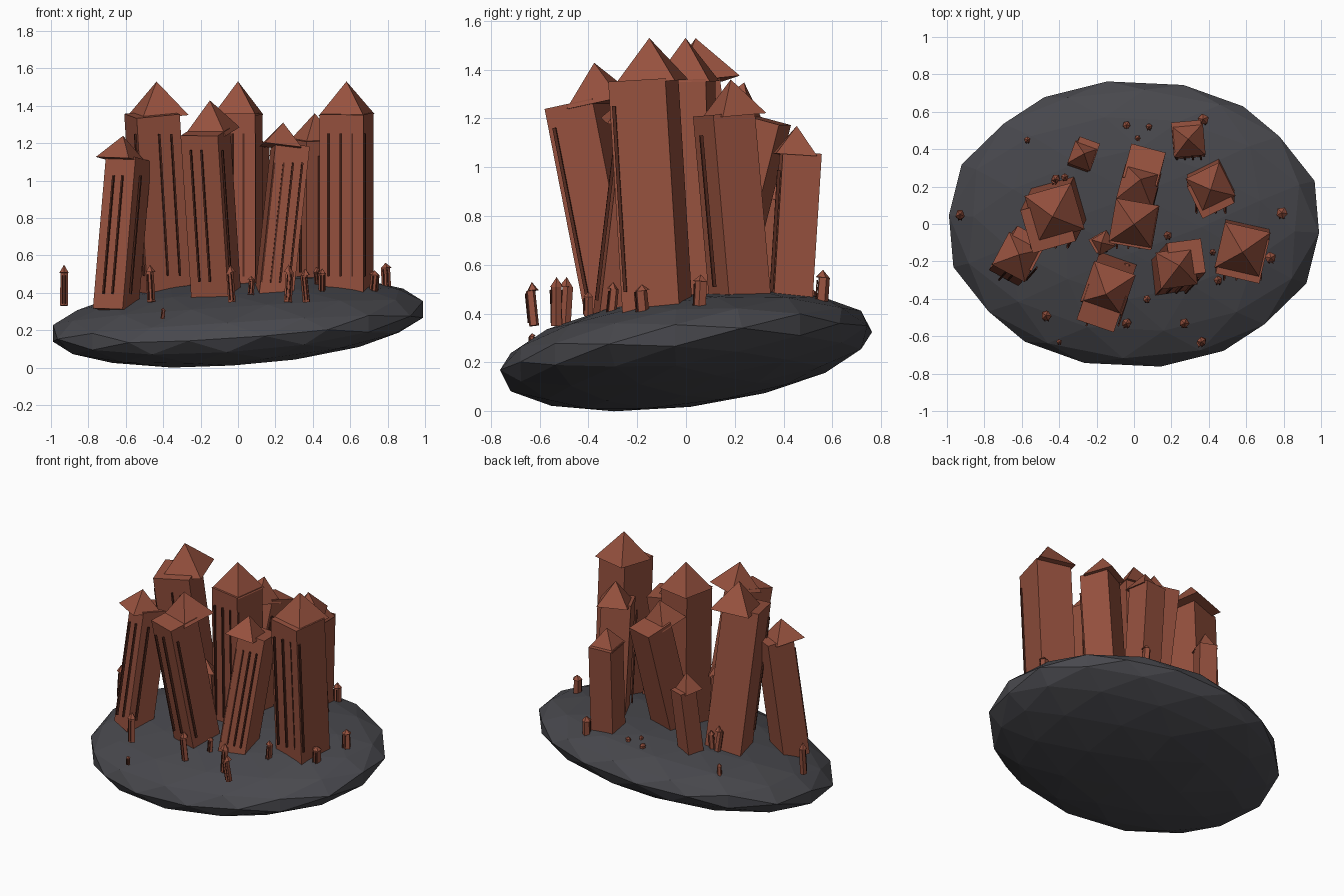
import bpy, bmesh, math
from mathutils import Matrix, Vector

if "Cube" in bpy.data.objects:
    bpy.data.objects.remove(bpy.data.objects["Cube"])


def material(name, rgb):
    m = bpy.data.materials.new(name)
    m.diffuse_color = (*[((c / 255 + 0.055) / 1.055) ** 2.4 for c in rgb], 1)
    m.use_nodes = True
    m.node_tree.nodes["Principled BSDF"].inputs["Base Color"].default_value = m.diffuse_color
    return m


STONE = material("dark grey rock", (72, 72, 77))
BRICK = material("red brown sandstone", (150, 81, 62))
GROOVE = material("dark brown groove", (84, 42, 31))


def finish(bm, name, mat, matrix=Matrix()):
    me = bpy.data.meshes.new(name)
    bmesh.ops.recalc_face_normals(bm, faces=bm.faces)
    bm.to_mesh(me)
    bm.free()
    me.materials.append(mat)
    ob = bpy.data.objects.new(name, me)
    ob.matrix_world = matrix
    bpy.context.collection.objects.link(ob)
    return ob


def box(name, size, mat, matrix):
    bm = bmesh.new()
    bmesh.ops.create_cube(bm, size=1, matrix=Matrix.Diagonal((*size, 1)))
    return finish(bm, name, mat, matrix)


def prism(name, sides, r1, r2, h, mat, matrix):
    bm = bmesh.new()
    bmesh.ops.create_cone(bm, cap_ends=True, segments=sides, radius1=r1, radius2=r2,
                          depth=h, matrix=Matrix.Rotation(math.pi / sides, 4, 'Z'))
    return finish(bm, name, mat, matrix)


# Floating rock: faceted sphere squashed into a tilted disc
def island():
    bm = bmesh.new()
    g = (1 + 5 ** 0.5) / 2
    for a in (-1, 1):
        for b in (-g, g):
            for p in ((a, b, 0), (0, a, b), (b, 0, a)):
                bm.verts.new(p)
    bmesh.ops.convex_hull(bm, input=bm.verts)
    bmesh.ops.subdivide_edges(bm, edges=bm.edges[:], cuts=2, use_grid_fill=True)
    yaw = Matrix.Rotation(math.radians(-3.5), 3, 'Z')
    for v in bm.verts:
        p = yaw @ v.co.normalized()
        x, y = p.x * 1.012, p.y * 0.77
        v.co = (x, y, p.z * 0.22 + 0.07 * x + 0.115 * y)
    low = min(v.co.z for v in bm.verts)
    bmesh.ops.translate(bm, verts=bm.verts, vec=(0, 0, -low))
    finish(bm, "rock_island", STONE)


def leaning(yaw, dx, dy, half):
    # Rotation that carries the top by (dx, dy) over half the height
    up = Vector((dx, dy, half)).normalized()
    tilt = Vector((0, 0, 1)).rotation_difference(up).to_matrix().to_4x4()
    return tilt @ Matrix.Rotation(math.radians(yaw), 4, 'Z')


# Tower: leaning shaft, pyramid roof and grooves along the front
def tower(n, x, y, z0, z1, apex, w, cap, yaw, dx, dy, ribs):
    h = z1 - z0
    zc = (z0 + z1) / 2
    rot = leaning(yaw, dx, dy, h / 2)
    box(f"tower_{n}", (w, w, h), BRICK, Matrix.Translation((x, y, zc)) @ rot)
    ch = apex - z1 + 0.01
    prism(f"tower_roof_{n}", 4, cap / 2 ** 0.5, 0, ch, BRICK,
          Matrix.Translation((x, y, apex - ch / 2)) @ rot)
    for i in range(ribs):
        rx = x + (i - (ribs - 1) / 2) * w * 0.27
        box(f"tower_groove_{n}_{i}", (0.009, 0.014, h * 0.78), GROOVE,
            Matrix.Translation((rx, y - w * 0.53, zc)) @ rot)


# Small spire: five-sided post with a pointed top
def spire(n, x, y, z0, top, r):
    h = (top - z0) * 0.8
    lean = leaning(n * 37, 0.02 * math.sin(n * 2.3), 0.02 * math.cos(n * 1.7), 0.2)
    prism(f"spire_{n}", 5, r, r * 0.95, h, BRICK, Matrix.Translation((x, y, z0 + h / 2)) @ lean)
    ch = top - z0 - h
    prism(f"spire_roof_{n}", 5, r * 1.2, 0, ch, BRICK,
          Matrix.Translation((x, y, top - ch / 2)) @ lean)
    for s in (-1, 1):
        box(f"spire_groove_{n}_{s}", (0.005, 0.006, h * 0.85), GROOVE,
            Matrix.Translation((x + s * r * 0.4, y - r, z0 + h / 2)) @ lean)


island()

# x, y, bottom, shoulder, apex, width, roof width, yaw, lean x, lean y, grooves
TOWERS = [
    (-0.43, 0.05, 0.38, 1.36, 1.53, 0.24, 0.26, 16, -0.03, -0.06, 4),
    (-0.62, -0.17, 0.30, 1.12, 1.24, 0.18, 0.20, -28, 0.035, 0.04, 4),
    (0.00, 0.00, 0.38, 1.36, 1.53, 0.225, 0.235, -10, 0.0, -0.01, 4),
    (0.58, -0.145, 0.38, 1.36, 1.53, 0.24, 0.25, -13, 0.0, -0.03, 4),
    (-0.145, -0.36, 0.35, 1.27, 1.43, 0.21, 0.235, -19, -0.03, -0.09, 4),
    (0.235, -0.23, 0.36, 1.19, 1.31, 0.185, 0.20, 8, 0.045, 0.05, 4),
    (0.41, 0.19, 0.42, 1.22, 1.36, 0.19, 0.20, 26, 0.0, -0.035, 4),
    (0.29, 0.45, 0.42, 1.06, 1.17, 0.16, 0.17, 5, -0.005, 0.02, 4),
    (-0.27, 0.37, 0.40, 0.87, 0.98, 0.115, 0.13, -20, 0.015, 0.025, 0),
    (-0.17, -0.10, 0.42, 0.77, 0.85, 0.085, 0.10, 30, -0.015, 0.0, 2),
    (0.03, 0.22, 0.42, 1.21, 1.35, 0.19, 0.20, -15, 0.025, 0.10, 4),
]
for i, t in enumerate(TOWERS):
    tower(i, *t)

# x, y, bottom, top, radius
SPIRES = [
    (-0.93, 0.05, 0.33, 0.55, 0.022), (-0.57, 0.45, 0.36, 0.46, 0.015),
    (-0.42, 0.24, 0.42, 0.60, 0.02), (-0.37, 0.25, 0.42, 0.56, 0.018),
    (-0.04, 0.53, 0.41, 0.49, 0.018), (0.08, 0.52, 0.42, 0.50, 0.015),
    (0.02, 0.46, 0.43, 0.50, 0.013), (0.37, 0.56, 0.42, 0.58, 0.026),
    (0.79, 0.06, 0.42, 0.56, 0.027), (0.73, -0.18, 0.40, 0.52, 0.026),
    (0.42, -0.15, 0.43, 0.54, 0.015), (0.45, -0.30, 0.39, 0.53, 0.02),
    (0.27, -0.53, 0.35, 0.55, 0.023), (0.36, -0.63, 0.35, 0.53, 0.021),
    (0.07, -0.40, 0.39, 0.49, 0.018), (-0.04, -0.23, 0.41, 0.54, 0.02),
    (-0.04, -0.53, 0.35, 0.55, 0.022), (-0.40, -0.63, 0.26, 0.32, 0.012),
    (-0.47, -0.49, 0.35, 0.55, 0.024), (0.18, -0.06, 0.43, 0.58, 0.02),
]
for i, s in enumerate(SPIRES):
    spire(i, *s)
